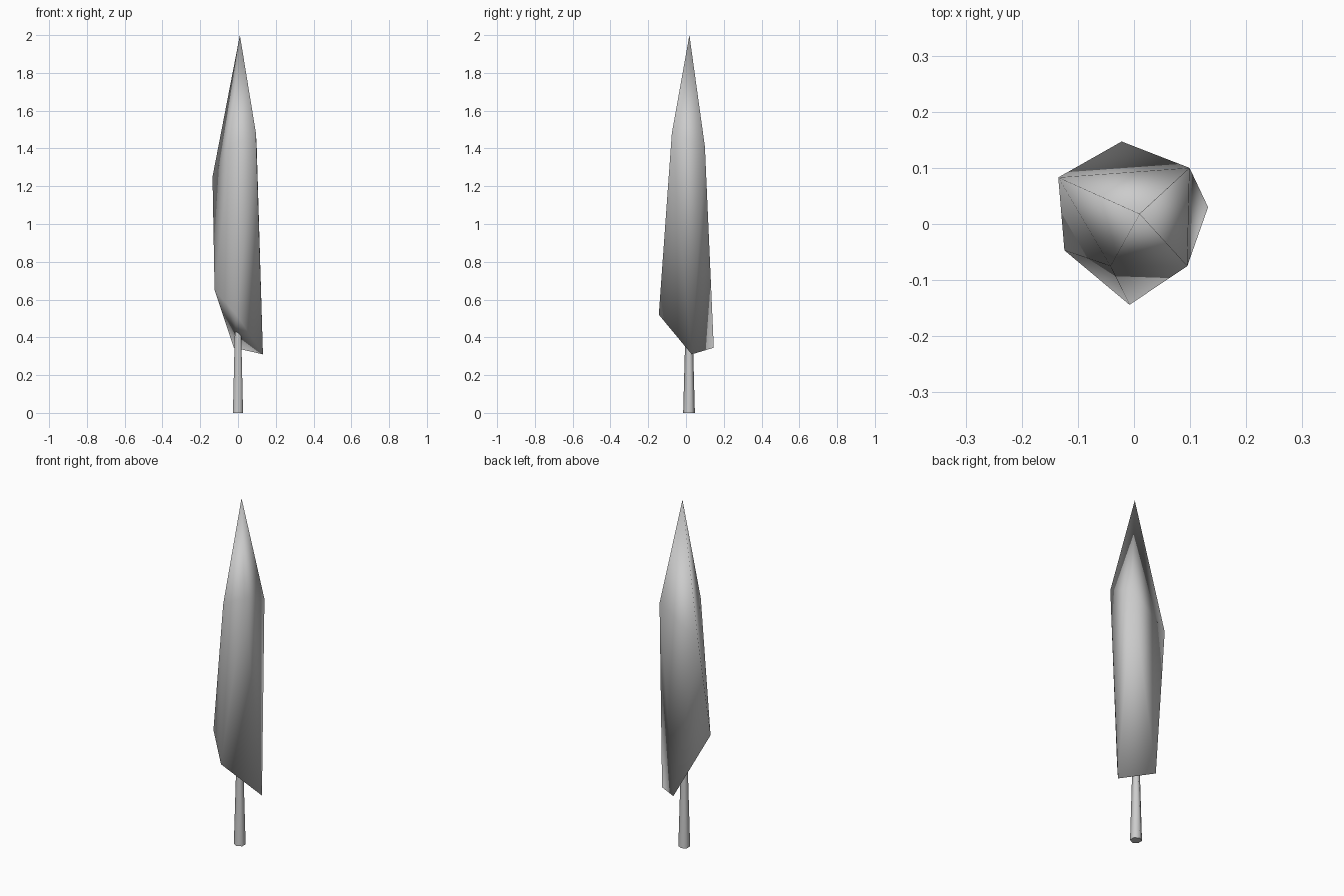
import bpy, bmesh
from mathutils import Matrix

if "Cube" in bpy.data.objects:
    bpy.data.objects.remove(bpy.data.objects["Cube"])


def finish(name, bm):
    bmesh.ops.recalc_face_normals(bm, faces=bm.faces)
    mesh = bpy.data.meshes.new(name)
    bm.to_mesh(mesh)
    bm.free()
    obj = bpy.data.objects.new(name, mesh)
    bpy.context.collection.objects.link(obj)
    return obj


# Foliage: tip, irregular upper ring and twisted lower ring
TIP = (0.01, 0.018, 2.0)
UPPER = [(0.099, 0.10, 1.41), (-0.135, 0.083, 1.25),
         (-0.042, -0.075, 1.41), (0.095, -0.075, 1.48)]
LOWER = [(-0.022, 0.147, 0.345), (-0.124, -0.047, 0.65),
         (-0.008, -0.144, 0.52), (0.132, 0.03, 0.31)]

bm = bmesh.new()
tip = bm.verts.new(TIP)
up = [bm.verts.new(p) for p in UPPER]
low = [bm.verts.new(p) for p in LOWER]
for i in range(4):
    j = (i + 1) % 4
    bm.faces.new((tip, up[i], up[j]))
    bm.faces.new((up[i], low[i], up[j]))
    bm.faces.new((up[j], low[i], low[j]))
# Sloping underside, folded along the back-to-front diagonal
bm.faces.new((low[0], low[2], low[1]))
bm.faces.new((low[0], low[3], low[2]))
for f in bm.faces:
    f.smooth = True
finish("foliage", bm)

# Trunk: slim tapered post running up into the foliage
bm = bmesh.new()
bmesh.ops.create_cone(bm, cap_ends=True, segments=6, radius1=0.031, radius2=0.016,
                      depth=0.55, matrix=Matrix.Translation((0, 0.016, 0.275)))
for f in bm.faces:
    f.smooth = len(f.verts) == 4
finish("trunk", bm)
